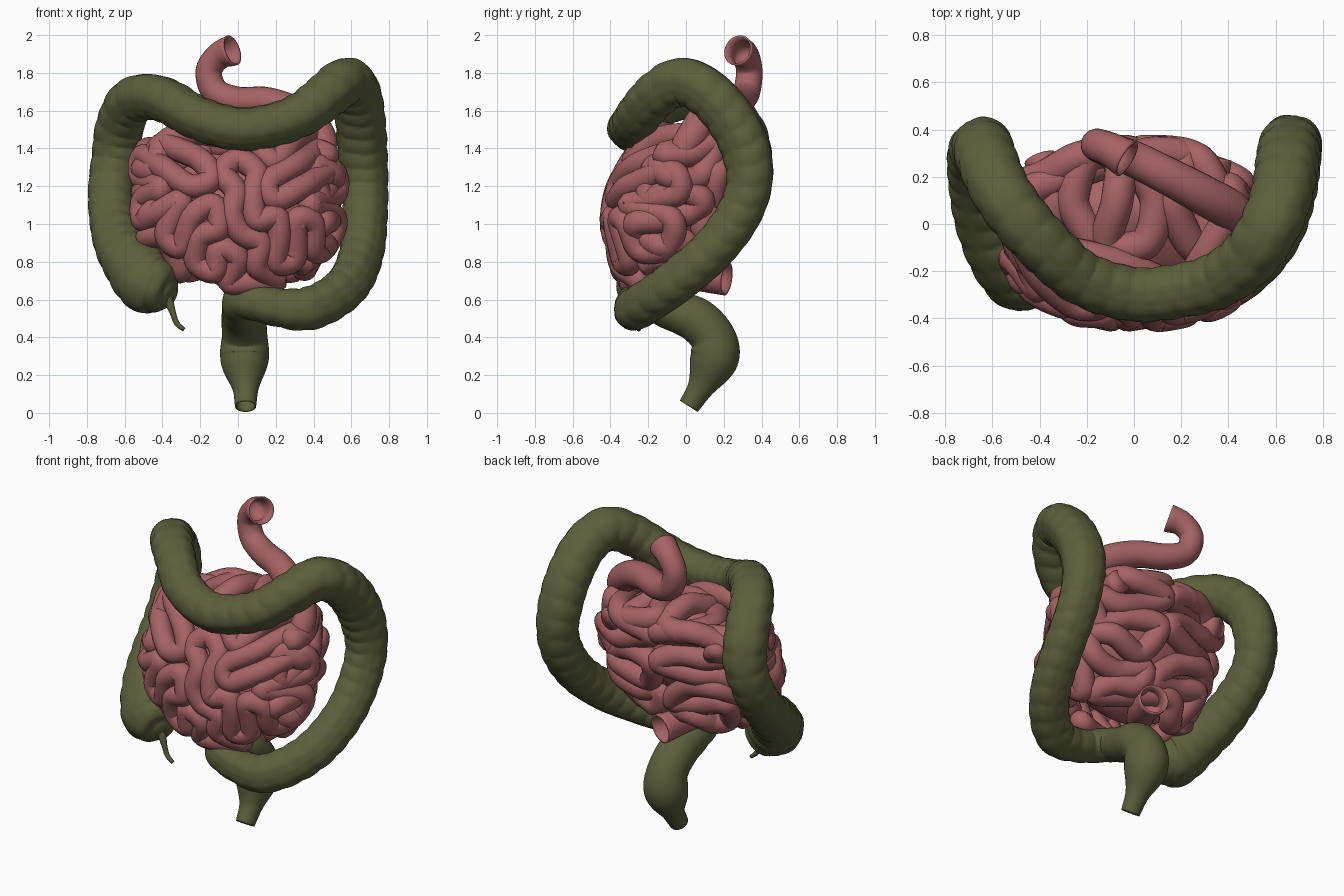
import bpy, bmesh, math
from mathutils import Vector, Quaternion

if "Cube" in bpy.data.objects:
    bpy.data.objects.remove(bpy.data.objects["Cube"])

def material(name, rgb):
    m = bpy.data.materials.new(name)
    m.diffuse_color = (*rgb, 1)
    m.use_nodes = True
    m.node_tree.nodes["Principled BSDF"].inputs["Base Color"].default_value = m.diffuse_color
    return m

PINK = material("pink", (0.385, 0.125, 0.13))
GREEN = material("olive_green", (0.108, 0.116, 0.045))

def finish(name, bm, mat):
    bmesh.ops.recalc_face_normals(bm, faces=bm.faces)
    me = bpy.data.meshes.new(name)
    bm.to_mesh(me)
    bm.free()
    for p in me.polygons:
        p.use_smooth = True
    me.materials.append(mat)
    ob = bpy.data.objects.new(name, me)
    bpy.context.collection.objects.link(ob)
    return ob

def resample(pts, step):
    """Catmull-Rom through (x, y, z, radius) points."""
    P = [Vector(p) for p in pts]
    P = [2 * P[0] - P[1]] + P + [2 * P[-1] - P[-2]]
    out = []
    for i in range(1, len(P) - 2):
        a, b, c, d = P[i - 1:i + 3]
        n = max(2, math.ceil((c - b).length / step))
        for k in range(n):
            t = k / n
            out.append(0.5 * (2 * b + (c - a) * t + (2 * a - 5 * b + 4 * c - d) * t * t
                              + (3 * b - a - 3 * c + d) * t ** 3))
    out.append(P[-2])
    return out

def tube(name, pts, mat, sides=14, step=0.02, shape=None, open_start=False, open_end=False):
    P = resample(pts, step)
    C = [p.to_3d() for p in P]
    n = len(C)
    T = [(C[min(i + 1, n - 1)] - C[max(i - 1, 0)]).normalized() for i in range(n)]
    N = Vector((0, -1, 0.3))
    rings, s = [], 0.0
    for i in range(n):
        if i:
            s += (C[i] - C[i - 1]).length
            N = T[i - 1].rotation_difference(T[i]) @ N
        N = (N - T[i] * N.dot(T[i])).normalized()
        ring = []
        for k in range(sides):
            a = math.tau * k / sides
            r = max(P[i].w, 0.004) * (shape(s, a) if shape else 1)
            ring.append(C[i] + r * (Quaternion(T[i], a) @ N))
        rings.append(ring)
    # hollow lips at the cut ends
    inner = lambda i: [C[i] + (v - C[i]) * 0.88 for v in rings[i]]
    head = [inner(i) for i in (7, 5, 3, 0)] if open_start else []
    tail = [inner(n - 1 - i) for i in (0, 3, 5, 7)] if open_end else []
    bm = bmesh.new()
    V = [[bm.verts.new(v) for v in ring] for ring in head + rings + tail]
    for A, B in zip(V, V[1:]):
        for k in range(sides):
            j = (k + 1) % sides
            bm.faces.new((A[k], A[j], B[j], B[k]))
    bm.faces.new(V[0])
    bm.faces.new(V[-1][::-1])
    return finish(name, bm, mat)

# Large intestine: pouched tube with three lengthwise bands
caecum = [(-.355, -.265, .635, .03), (-.37, -.255, .64, .10), (-.415, -.235, .66, .145),
          (-.48, -.2, .695, .168), (-.56, -.11, .79, .152)]
ascending = [(-.63, .03, .90, .132), (-.665, .19, 1.05, .122), (-.67, .29, 1.2, .12),
             (-.645, .325, 1.36, .127), (-.625, .28, 1.51, .128), (-.57, .15, 1.64, .125)]
transverse = [(-.48, .02, 1.675, .122), (-.37, -.1, 1.65, .118), (-.22, -.23, 1.565, .115),
              (0, -.297, 1.505, .115), (.2, -.28, 1.53, .115), (.35, -.24, 1.59, .118),
              (.48, -.15, 1.69, .122), (.57, -.02, 1.755, .127)]
descending = [(.625, .12, 1.69, .13), (.648, .25, 1.54, .132), (.66, .325, 1.37, .13),
              (.672, .335, 1.2, .122), (.67, .27, 1.03, .12), (.655, .14, .86, .118)]
sigmoid = [(.6, -.03, .71, .118), (.5, -.17, .61, .115), (.36, -.265, .55, .113),
           (.2, -.275, .56, .1), (.09, -.26, .59, .1), (.02, -.19, .59, .1)]
rectum = [(.02, -.08, .545, .105), (.03, .05, .495, .118), (.035, .135, .41, .12),
          (.035, .155, .32, .13), (.035, .13, .24, .118), (.04, .075, .13, .07),
          (.04, .015, .035, .056)]

def pouches(s, a):
    fade = min(1, max(0, (5.35 - s) / 0.4))
    third = int((a + math.pi / 3) / (math.tau / 3)) % 3
    bulge = abs(math.sin(math.pi * (s / 0.105 + 0.12 * third))) ** 0.8
    d = abs((a + math.pi / 3) % (math.tau / 3) - math.pi / 3)   # angle to nearest band
    off_band = min(1, d / 0.5)
    ridge = 0.035 if d < 0.1 else 0
    return 1 + fade * (-0.055 + 0.085 * (0.35 + 0.65 * bulge) * off_band + ridge)

tube("large_intestine", caecum + ascending + transverse + descending + sigmoid + rectum,
     GREEN, sides=48, step=0.012, shape=pouches, open_end=True)
tube("appendix", [(-.40, -.24, .66, .035), (-.365, -.245, .585, .025), (-.345, -.25, .53, .017),
                  (-.325, -.25, .475, .015), (-.285, -.25, .44, .011)], GREEN, sides=10)

# Upper tube that enters the small bowel
tube("upper_tube", [(-.03, .275, 1.92, .083), (-.10, .315, 1.89, .073), (-.155, .335, 1.81, .07),
                    (-.12, .32, 1.70, .073), (0, .275, 1.65, .077), (.15, .20, 1.645, .08),
                    (.3, .12, 1.59, .085), (.42, .05, 1.49, .085), (.45, -.02, 1.38, .07),
                    (.36, -.02, 1.28, .06)], PINK, sides=24, open_start=True)

# Lower cut tube under the small bowel
tube("lower_tube", [(-.2, -.16, .84, .06), (-.12, -.09, .77, .075), (-.03, .05, .735, .085),
                    (.03, .215, .71, .09)], PINK, sides=24, open_end=True)

# Small bowel envelope: height, front y, back y, half width
PROFILE = [(.68, -.28, .02, .2), (.75, -.34, .10, .36), (.85, -.355, .16, .45),
           (1.0, -.40, .23, .515), (1.2, -.365, .30, .515), (1.38, -.26, .33, .5),
           (1.5, -.13, .27, .4)]

def envelope(z):
    z = min(max(z, .68), 1.5)
    for a, b in zip(PROFILE, PROFILE[1:]):
        if z <= b[0]:
            t = (z - a[0]) / (b[0] - a[0])
            return [p + (q - p) * t for p, q in zip(a[1:], b[1:])]
    return PROFILE[-1][1:]

def on_front(x, z, r):
    f, b, w = envelope(z)
    mid = (f + b) / 2
    u = min(1, abs(x) / w)
    return (math.copysign(u * w, x), mid + (f - mid) * (1 - u ** 2.5) ** 0.45, z, r)

def on_shell(t, z, r, sink=0):
    f, b, w = envelope(z)
    mid, half = (f + b) / 2, (b - f) / 2 - sink
    c, s = math.cos(t), math.sin(t)
    return ((w - sink) * math.copysign(abs(c) ** 0.85, c),
            mid + half * math.copysign(abs(s) ** 0.85, s), z, r)

# Front loops: one meander
front_path = [(.5, 1.42), (.32, 1.32), (.16, 1.22), (.2, 1.13), (.35, 1.2), (.5, 1.28),
              (.53, 1.16), (.38, 1.1), (.52, 1.03), (.48, .88), (.4, .86), (.4, 1.0),
              (.31, 1.02), (.3, .82), (.2, .8), (.22, .95), (.2, 1.04), (.1, 1.02),
              (.08, 1.15), (.1, 1.27), (0, 1.34), (-.08, 1.27), (-.01, 1.17), (-.03, 1.05),
              (.02, .95), (.12, .9), (.1, .78), (.2, .7), (.05, .69), (-.05, .7), (0, .82),
              (-.1, .87), (-.12, .75), (-.22, .8), (-.2, .93), (-.1, .98), (-.13, 1.1),
              (-.24, 1.04), (-.3, .88), (-.38, .95), (-.3, 1.12), (-.42, 1.06), (-.5, 1.02),
              (-.5, 1.13), (-.4, 1.19), (-.53, 1.25), (-.5, 1.36), (-.4, 1.3), (-.25, 1.2),
              (-.14, 1.24), (-.2, 1.34), (-.38, 1.43), (-.25, 1.48), (-.05, 1.46),
              (.1, 1.4), (.2, 1.33), (.3, 1.45), (.42, 1.48)]
tube("small_bowel_front", [on_front(x, z, 0.064) for x, z in front_path], PINK, sides=16)

# Back and side loops: four stacks of short folds
back = []
for col, (a0, a1) in enumerate([(-30, 18), (36, 82), (98, 144), (162, 210)]):
    rows = [0.79, 0.91, 1.03, 1.15, 1.27, 1.39]
    if col % 2:
        rows.reverse()
    for i, z in enumerate(rows):
        for f in ((0, .5, 1) if i % 2 == 0 else (1, .5, 0)):
            t = math.radians(a0 + (a1 - a0) * f + 7 * math.sin(3 * i + col))
            sink = 0.025 * (1 + math.sin(2.3 * i + 4 * f + 2 * col))
            back.append(on_shell(t, z + 0.035 * math.sin(4 * f + 2 * i + col), 0.068, sink))
tube("small_bowel_back", back, PINK, sides=16)

# Domed loops over the top
top = []
for i, x in enumerate([-.36, -.22, -.08, .06, .2, .32]):
    for f in ((0, .5, 1) if i % 2 else (1, .5, 0)):
        y = -.08 + .36 * f
        top.append((x + .04 * math.sin(5 * f + 2 * i), y,
                    1.47 - 0.9 * x * x - 1.0 * (y - .12) ** 2 + .02 * math.sin(3 * i + 4 * f), .07))
tube("small_bowel_top", top, PINK, sides=16)

# Inner mass closing the gaps between the loops
bm = bmesh.new()
bmesh.ops.create_uvsphere(bm, u_segments=32, v_segments=20, radius=1)
for v in bm.verts:
    z = 1.1 + 0.36 * v.co.z
    f, b, w = envelope(z)
    v.co = (0.46 * v.co.x, (f + b) / 2 + 0.92 * (b - f) / 2 * v.co.y, z)
finish("small_bowel_core", bm, PINK)
